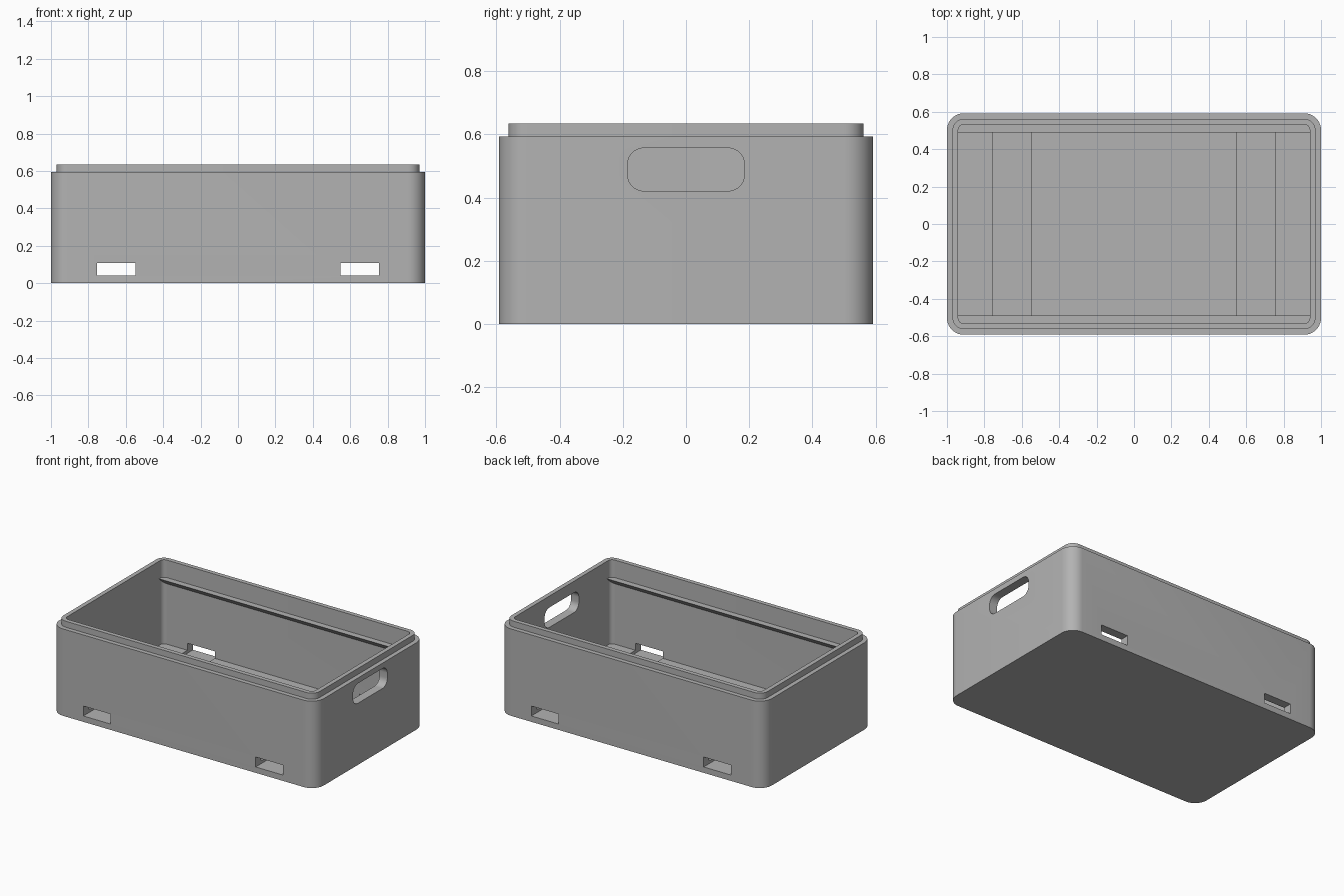
import bpy
import bmesh
import math

cube = bpy.data.objects.get("Cube")
if cube:
    bpy.data.objects.remove(cube, do_unlink=True)

GREY = (0.45, 0.45, 0.45, 1.0)
mat = bpy.data.materials.new("plain grey")
mat.use_nodes = True
mat.diffuse_color = GREY
bsdf = mat.node_tree.nodes["Principled BSDF"]
bsdf.inputs["Base Color"].default_value = GREY
bsdf.inputs["Roughness"].default_value = 0.6


def finish(name, bm):
    bmesh.ops.recalc_face_normals(bm, faces=bm.faces)
    mesh = bpy.data.meshes.new(name)
    bm.to_mesh(mesh)
    bm.free()
    mesh.materials.append(mat)
    obj = bpy.data.objects.new(name, mesh)
    bpy.context.collection.objects.link(obj)
    return obj


def rounded_rect(half_u, half_v, radius, steps=10):
    """Counter-clockwise outline of a rectangle with round corners."""
    points = []
    for i, (su, sv) in enumerate([(1, 1), (-1, 1), (-1, -1), (1, -1)]):
        for k in range(steps + 1):
            a = math.pi / 2 * (i + k / steps)
            points.append((su * (half_u - radius) + radius * math.cos(a),
                           sv * (half_v - radius) + radius * math.sin(a)))
    return points


def loft(name, rings):
    """Skin a list of equal-length point rings and cap both ends."""
    bm = bmesh.new()
    loops = [[bm.verts.new(p) for p in ring] for ring in rings]
    for a, b in zip(loops, loops[1:]):
        for i in range(len(a)):
            j = (i + 1) % len(a)
            bm.faces.new((a[i], a[j], b[j], b[i]))
    bm.faces.new(loops[0])
    bm.faces.new(loops[-1])
    return finish(name, bm)


def cut(target, cutter):
    mod = target.modifiers.new("cut", 'BOOLEAN')
    mod.operation = 'DIFFERENCE'
    mod.solver = 'EXACT'
    mod.object = cutter
    bpy.context.view_layer.objects.active = target
    bpy.ops.object.modifier_apply(modifier=mod.name)
    bpy.data.objects.remove(cutter, do_unlink=True)


HALF_X, HALF_Y = 1.0, 0.592
SHOULDER, TOP, FLOOR = 0.594, 0.635, 0.06

# Box shell: outer wall, stepped lip, inner wall, floor (inset, height)
section = [(0, 0), (0, SHOULDER), (0.03, SHOULDER),
           (0.03, TOP), (0.06, TOP), (0.06, FLOOR)]
box = loft("box_shell", [
    [(x, y, z) for x, y in
     rounded_rect(HALF_X - inset, HALF_Y - inset, 0.09 - inset)]
    for inset, z in section])

# Strap channels through the floor and both long walls
for side in (-1, 1):
    outline = [(0.548, 0.04), (0.755, 0.04), (0.755, 0.108), (0.548, 0.108)]
    cut(box, loft("channel_cutter", [
        [(side * x, y, z) for x, z in outline] for y in (-0.7, 0.7)]))

# Hand hole in one end wall
cut(box, loft("handle_cutter", [
    [(x, y, 0.489 + z) for y, z in rounded_rect(0.185, 0.068, 0.052)]
    for x in (0.85, 1.1)]))

# Inner rails: flat on top, sloped underneath
RAIL_TOP = 0.515
rails = []
for side, name in ((-1, "front_rail"), (1, "back_rail")):
    outline = [(0.545, RAIL_TOP), (0.49, RAIL_TOP),
               (0.532, RAIL_TOP - 0.042), (0.545, RAIL_TOP - 0.042)]
    rails.append(loft(name, [
        [(x, side * y, z) for y, z in outline] for x in (-0.945, 0.945)]))

# Smooth corners, sharp edges
bpy.ops.object.select_all(action='DESELECT')
for obj in [box] + rails:
    obj.select_set(True)
bpy.context.view_layer.objects.active = box
bpy.ops.object.shade_smooth_by_angle(angle=math.radians(30))
